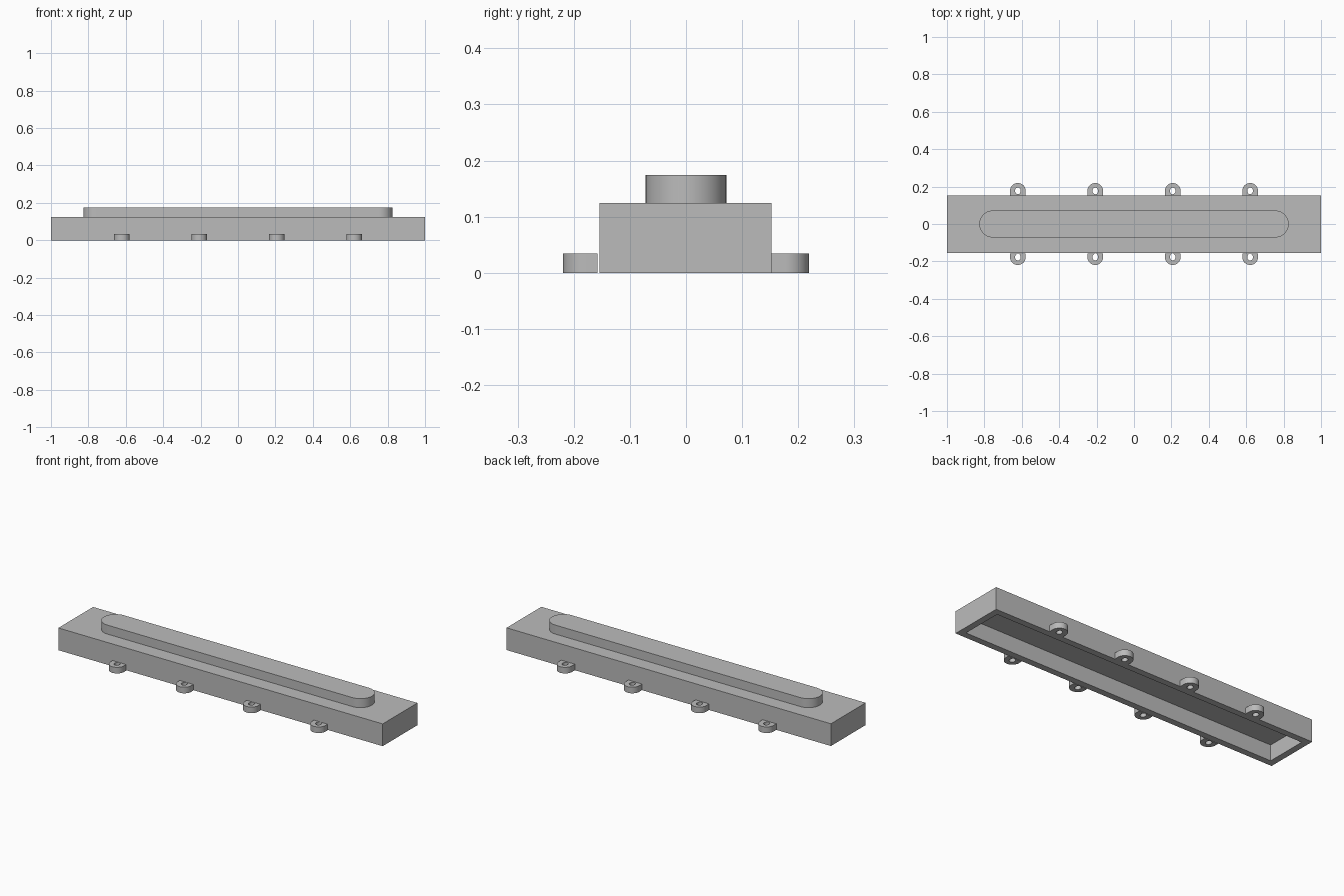
import bpy, bmesh
from math import pi, cos, sin, radians

cube = bpy.data.objects.get("Cube")
if cube:
    bpy.data.objects.remove(cube, do_unlink=True)

# Single plain grey
grey = bpy.data.materials.new("plain_grey")
grey.use_nodes = True
colour = (0.50, 0.50, 0.50, 1)
grey.diffuse_color = colour
grey.node_tree.nodes["Principled BSDF"].inputs["Base Color"].default_value = colour


def arc(cx, cy, rx, ry, start, end, steps):
    return [(cx + rx * cos(start + (end - start) * i / steps),
             cy + ry * sin(start + (end - start) * i / steps)) for i in range(steps + 1)]


def extruded(name, loops, z0, z1):
    """Fill flat outlines (outer loop first, then holes) and extrude them upward."""
    bm = bmesh.new()
    edges = []
    for loop in loops:
        verts = [bm.verts.new((x, y, z0)) for x, y in loop]
        edges += [bm.edges.new((verts[i - 1], verts[i])) for i in range(len(verts))]
    if len(loops) > 1:
        bmesh.ops.triangle_fill(bm, edges=edges, use_beauty=True)
    else:
        bm.faces.new(verts)
    top = bmesh.ops.extrude_face_region(bm, geom=bm.faces[:])["geom"]
    bmesh.ops.translate(bm, vec=(0, 0, z1 - z0),
                        verts=[g for g in top if isinstance(g, bmesh.types.BMVert)])
    return finish(name, bm)


def finish(name, bm):
    bmesh.ops.recalc_face_normals(bm, faces=bm.faces[:])
    mesh = bpy.data.meshes.new(name)
    bm.to_mesh(mesh)
    bm.free()
    mesh.materials.append(grey)
    obj = bpy.data.objects.new(name, mesh)
    bpy.context.collection.objects.link(obj)
    bpy.ops.object.select_all(action='DESELECT')
    obj.select_set(True)
    bpy.context.view_layer.objects.active = obj
    bpy.ops.object.shade_smooth_by_angle(angle=radians(30))
    return obj


# Housing: a box hollowed from underneath
HEIGHT, WALL, DEPTH = 0.124, 0.036, 0.088
bm = bmesh.new()
bmesh.ops.create_cube(bm, size=1)
bmesh.ops.scale(bm, vec=(2, 0.306, HEIGHT), verts=bm.verts)
bmesh.ops.translate(bm, vec=(0, -0.001, HEIGHT / 2), verts=bm.verts)
bm.normal_update()
floor = min(bm.faces, key=lambda f: f.calc_center_median().z)
bmesh.ops.inset_region(bm, faces=[floor], thickness=WALL, use_even_offset=True)
cavity = bmesh.ops.extrude_face_region(bm, geom=[floor])["geom"]
bmesh.ops.translate(bm, vec=(0, 0, DEPTH),
                    verts=[g for g in cavity if isinstance(g, bmesh.types.BMVert)])
if floor.is_valid:
    bmesh.ops.delete(bm, geom=[floor], context='FACES_ONLY')
finish("housing", bm)

# Raised rounded bar on top
R, HALF = 0.072, 0.827
bar = (arc(HALF - R, 0, R, R, -pi / 2, pi / 2, 24)
       + arc(R - HALF, 0, R, R, pi / 2, 3 * pi / 2, 24))
extruded("raised_bar", [bar], HEIGHT, 0.174)

# Mounting lugs with screw holes along both long sides
LUG_R, LUG_Y = 0.042, 0.177
for side, label, root in ((-1, "front", 0.158), (1, "back", 0.152)):
    for n in range(4):
        x = (n - 1.5) * 0.414
        outline = [(x + LUG_R, side * root)]
        outline += arc(x, side * LUG_Y, LUG_R, side * LUG_R, 0, pi, 24)
        outline += [(x - LUG_R, side * root)]
        hole = arc(x, side * LUG_Y, 0.015, 0.018, 0, 2 * pi, 24)[:-1]
        extruded(f"{label}_lug_{n + 1}", [outline, hole], 0, 0.034)
